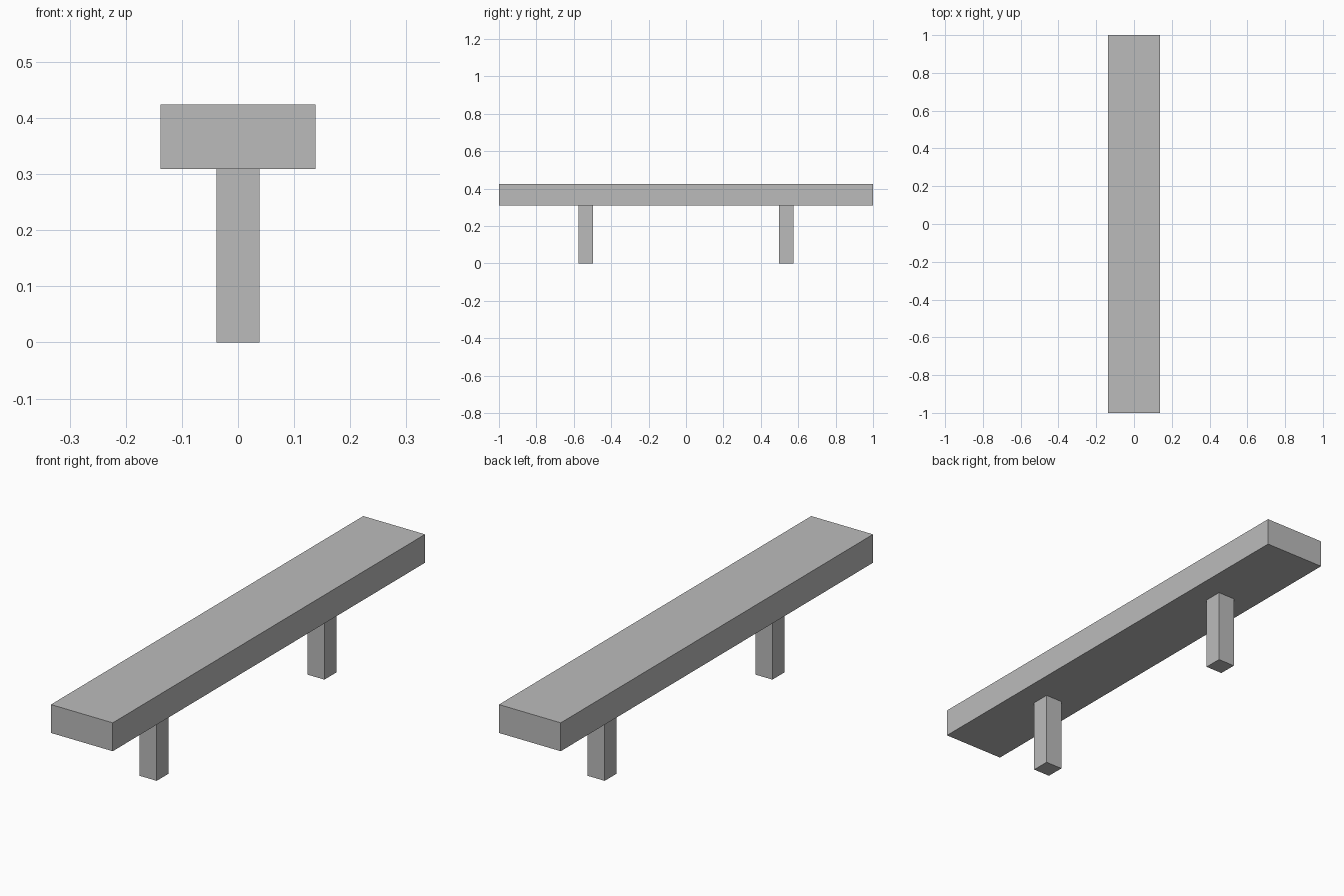
import bpy

# Remove the default cube
default = bpy.data.objects.get("Cube")
if default:
    bpy.data.objects.remove(default, do_unlink=True)

# Plain grey material
grey = bpy.data.materials.new("plain_grey")
grey.use_nodes = True
colour = (0.5, 0.5, 0.5, 1)
grey.diffuse_color = colour
grey.node_tree.nodes["Principled BSDF"].inputs["Base Color"].default_value = colour

SEAT_SIZE = (0.277, 2.0, 0.115)
LEG_WIDTH = 0.077
LEG_HEIGHT = 0.309
LEG_OFFSET = 0.537


def box(name, size, y, bottom):
    """Add a box of the given size resting at height `bottom`."""
    bpy.ops.mesh.primitive_cube_add(size=1, location=(0, y, bottom + size[2] / 2))
    obj = bpy.context.object
    obj.name = name
    obj.scale = size
    bpy.ops.object.transform_apply(location=False, rotation=False, scale=True)
    obj.data.materials.append(grey)
    return obj


# Long plank seat
box("seat", SEAT_SIZE, 0, LEG_HEIGHT)

# One square post near each end
for name, side in (("front_leg", -1), ("back_leg", 1)):
    box(name, (LEG_WIDTH, LEG_WIDTH, LEG_HEIGHT), side * LEG_OFFSET, 0)
